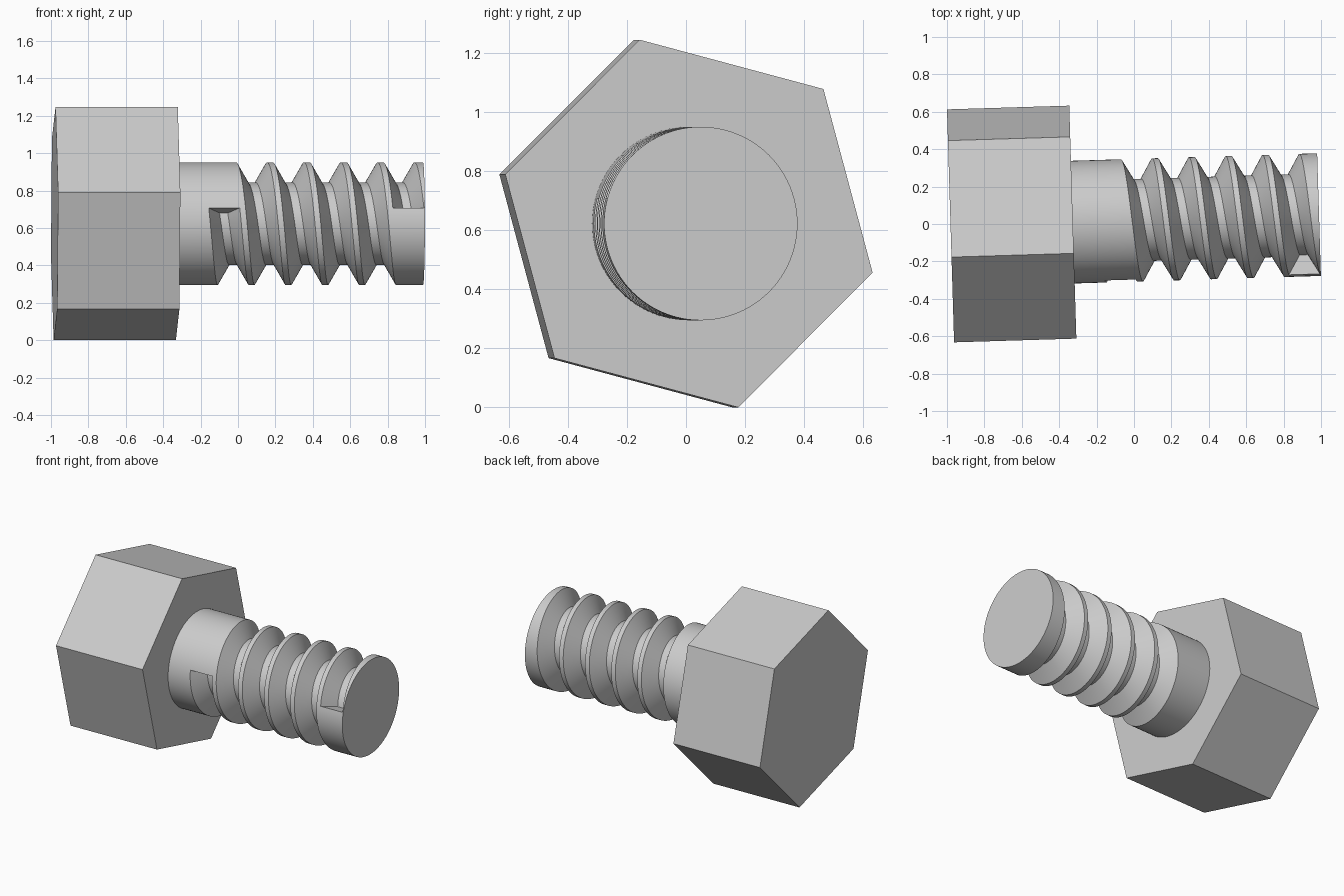
import bpy, bmesh, math

if "Cube" in bpy.data.objects:
    bpy.data.objects.remove(bpy.data.objects["Cube"])

TILT = math.radians(1.75)        # bolt axis is turned slightly about z
CENTRE = (-0.654, 0, 0.623)      # middle of the head
START = math.radians(-15)        # hexagon corner and thread start angle
HEAD_R, HEAD_HALF = 0.645, 0.327
SHAFT_R, ROOT_R, SHAFT_END = 0.328, 0.22, 1.644
PITCH, TURNS, FIRST = 0.197, 5, 0.571
OUTER_HALF, ROOT_HALF = 0.083, 0.022
SEG = 96

steel = bpy.data.materials.new("grey steel")
steel.diffuse_color = (0.6, 0.6, 0.6, 1)
steel.use_nodes = True
steel.node_tree.nodes["Principled BSDF"].inputs["Base Color"].default_value = steel.diffuse_color


def point(s, r, turn):
    """Point at axial position s, radius r, turning from the front downward."""
    a = START + turn * math.tau
    return (s, -r * math.cos(a), -r * math.sin(a))


def finish(bm, name):
    bmesh.ops.recalc_face_normals(bm, faces=bm.faces)
    mesh = bpy.data.meshes.new(name)
    bm.to_mesh(mesh)
    bm.free()
    mesh.materials.append(steel)
    ob = bpy.data.objects.new(name, mesh)
    ob.location = CENTRE
    ob.rotation_euler = (0, 0, TILT)
    bpy.context.collection.objects.link(ob)
    return ob


# Hexagonal head: one hexagon pushed along the axis
bm = bmesh.new()
hexagon = bm.faces.new([bm.verts.new(point(-HEAD_HALF, HEAD_R, k / 6)) for k in range(6)])
ext = bmesh.ops.extrude_face_region(bm, geom=[hexagon], use_keep_orig=True)
moved = [g for g in ext["geom"] if isinstance(g, bmesh.types.BMVert)]
bmesh.ops.translate(bm, vec=(2 * HEAD_HALF, 0, 0), verts=moved)
finish(bm, "hex_head")

# Threaded shaft: columns of points along the axis, grooves advance with the angle
bm = bmesh.new()
GROOVE = [(-OUTER_HALF, SHAFT_R), (-ROOT_HALF, ROOT_R), (ROOT_HALF, ROOT_R), (OUTER_HALF, SHAFT_R)]


def groove(k, turn):
    c = FIRST + PITCH * (k + turn)
    return [bm.verts.new(point(c + ds, r, turn)) for ds, r in GROOVE]


cols = []
for j in range(SEG):
    t = j / SEG
    col = [bm.verts.new(point(HEAD_HALF, SHAFT_R, t))]
    for k in range(TURNS):
        col += groove(k, t)
    cols.append(col + [bm.verts.new(point(SHAFT_END, SHAFT_R, t))])

# Closing column reuses the first one, shifted by one turn of the thread
first = cols[0]
run_out = groove(TURNS - 1, 1)
cols.append([first[0]] + first[5:-1] + run_out + [first[-1]])

last = len(first) - 2
for j in range(SEG):
    a, b = cols[j], cols[j + 1]
    for i in range(last + 1):
        loop = [a[i], a[i + 1], b[i + 1], b[i]]
        if j == SEG - 1 and i == 0:          # beside the thread start
            loop[3:3] = [first[4], first[1]]
        if j == 0 and i == last:             # beside the thread end
            loop[1:1] = [run_out[0], run_out[3]]
        bm.faces.new(loop)

# Flat walls where the groove starts and stops, then the two end caps
bm.faces.new(first[1:5])
bm.faces.new(run_out)
bm.faces.new([c[0] for c in cols[:-1]])
bm.faces.new([c[-1] for c in cols[:-1]])
shaft = finish(bm, "threaded_shaft")

bpy.context.view_layer.objects.active = shaft
shaft.select_set(True)
bpy.ops.object.shade_smooth_by_angle(angle=math.radians(30))
